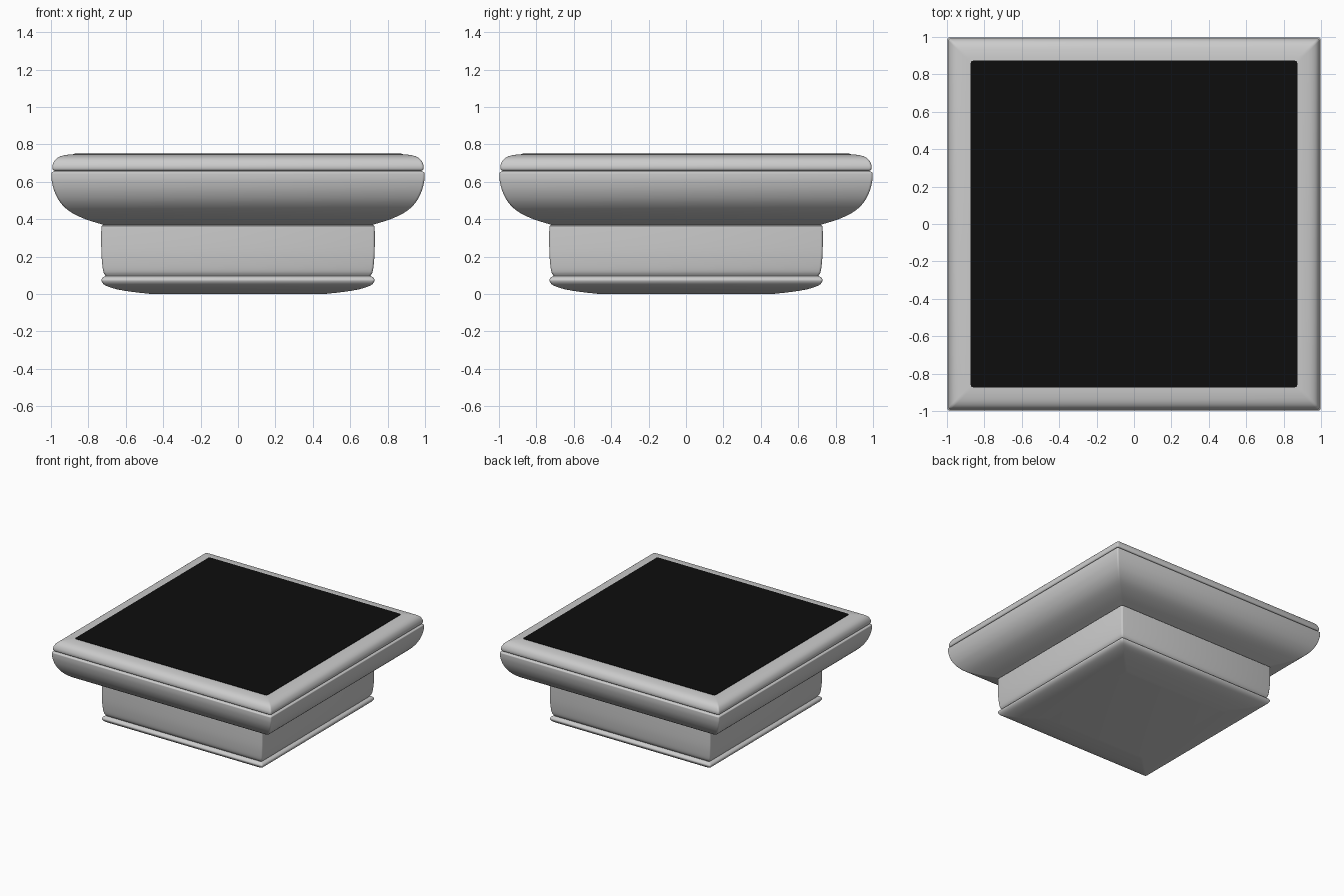
import bpy, bmesh, math
from mathutils import Vector

if "Cube" in bpy.data.objects:
    bpy.data.objects.remove(bpy.data.objects["Cube"])


def smooth_profile(pts, steps=4):
    """Catmull-Rom curve through (half width, height) points."""
    p = [Vector(q) for q in pts]
    p = [2 * p[0] - p[1]] + p + [2 * p[-1] - p[-2]]
    out = []
    for i in range(1, len(p) - 2):
        a, b, c, d = p[i - 1:i + 3]
        for k in range(steps):
            t = k / steps
            out.append(0.5 * (2 * b + (c - a) * t + (2 * a - 5 * b + 4 * c - d) * t * t
                              + (3 * b - a - 3 * c + d) * t ** 3))
    return out + [p[-2]]


def square_ring(bm, half, z, r=0.012, seg=3):
    """Square outline with slightly softened corners."""
    ring = []
    for q in range(4):
        cx = (half - r) * (1 if q in (0, 3) else -1)
        cy = (half - r) * (1 if q in (0, 1) else -1)
        for k in range(seg + 1):
            a = math.pi / 2 * (q + k / seg)
            ring.append(bm.verts.new((cx + r * math.cos(a), cy + r * math.sin(a), z)))
    return ring


def moulding(name, pts, cap_bottom=False, cap_top=False, color=None):
    bm = bmesh.new()
    rings = [square_ring(bm, w, z) for w, z in smooth_profile(pts)]
    for lo, hi in zip(rings, rings[1:]):
        n = len(lo)
        for i in range(n):
            j = (i + 1) % n
            bm.faces.new((lo[i], lo[j], hi[j], hi[i]))
    if cap_bottom:
        bm.faces.new(rings[0][::-1])
    if cap_top:
        bm.faces.new(rings[-1])
    mesh = bpy.data.meshes.new(name)
    bm.to_mesh(mesh)
    bm.free()
    obj = bpy.data.objects.new(name, mesh)
    bpy.context.collection.objects.link(obj)
    bpy.ops.object.select_all(action='DESELECT')
    obj.select_set(True)
    bpy.context.view_layer.objects.active = obj
    bpy.ops.object.shade_smooth_by_angle(angle=math.radians(40))
    if color:
        mat = bpy.data.materials.new(name)
        mat.diffuse_color = color
        mat.use_nodes = True
        mat.node_tree.nodes["Principled BSDF"].inputs["Base Color"].default_value = mat.diffuse_color
        mesh.materials.append(mat)
    return obj


# Cushioned foot
moulding("foot", [(0.46, 0.0), (0.56, 0.011), (0.65, 0.026), (0.71, 0.047),
                  (0.73, 0.07), (0.725, 0.086), (0.708, 0.097)], cap_bottom=True)
# Straight neck block
moulding("neck", [(0.708, 0.097), (0.72, 0.12), (0.727, 0.17), (0.731, 0.24),
                  (0.731, 0.35), (0.729, 0.364), (0.72, 0.37)])
# Flared bowl
moulding("bowl", [(0.72, 0.37), (0.82, 0.402), (0.90, 0.442), (0.95, 0.49),
                  (0.98, 0.545), (0.995, 0.60), (0.998, 0.64), (0.995, 0.651), (0.98, 0.658)])
# Rounded rim
moulding("rim", [(0.98, 0.658), (0.991, 0.667), (0.991, 0.69), (0.977, 0.718),
                 (0.95, 0.736), (0.91, 0.745), (0.872, 0.748)])
# Dark inset top
moulding("top_panel", [(0.873, 0.745), (0.873, 0.751)], cap_top=True,
         color=(0.004, 0.004, 0.004, 1))
